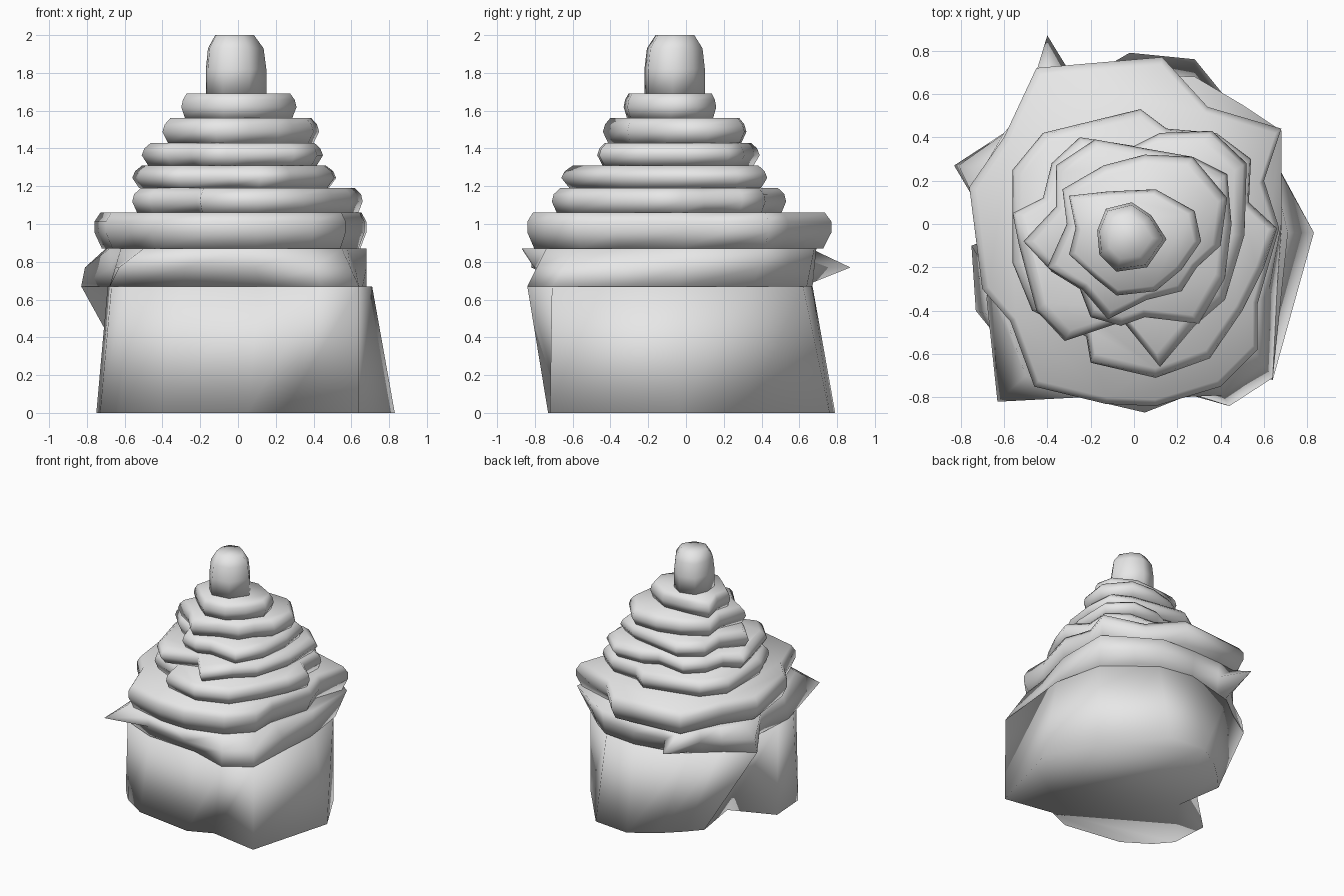
import bpy, bmesh

grey = bpy.data.materials.new("plain_grey")
grey.diffuse_color = (0.8, 0.8, 0.8, 1)


def loft(name, rings):
    """Skin a stack of equal-length 3D rings, close both ends, shade smooth."""
    bm = bmesh.new()
    loops = [[bm.verts.new(p) for p in r] for r in rings]
    n = len(loops[0])
    for a, b in zip(loops, loops[1:]):
        for i in range(n):
            j = (i + 1) % n
            bm.faces.new((a[i], a[j], b[j], b[i]))
    caps = [bm.faces.new(loops[0][::-1]), bm.faces.new(loops[-1])]
    bm.normal_update()
    bmesh.ops.triangulate(bm, faces=caps, ngon_method='EAR_CLIP')
    bmesh.ops.recalc_face_normals(bm, faces=bm.faces)
    for f in bm.faces:
        f.smooth = True
    me = bpy.data.meshes.new(name)
    bm.to_mesh(me)
    bm.free()
    me.materials.append(grey)
    bpy.context.collection.objects.link(bpy.data.objects.new(name, me))


def ring(pts, z, s=1.0):
    cx = sum(p[0] for p in pts) / len(pts)
    cy = sum(p[1] for p in pts) / len(pts)
    return [(cx + (x - cx) * s, cy + (y - cy) * s, z) for x, y in pts]


def tier(name, z0, z1, pts, low=0.93, top=0.9, bulge=0.45):
    """Irregular slab with a rounded rim."""
    h = z1 - z0
    loft(name, [ring(pts, z0, low), ring(pts, z0 + h * bulge),
                ring(pts, z0 + h * 0.75, (1 + top) / 2 + 0.02), ring(pts, z1, top)])


# Tall base whose left side folds over a notch
foot = [(.83, -.04), (.63, .33), (.28, .76), (-.02, .79), (-.22, .66), (-.36, .53), (-.46, .42),
        (-.4, .04), (-.75, -.1), (-.73, -.4), (-.62, -.53), (-.42, -.66), (.05, -.73),
        (.24, -.65), (.64, -.72)]
rim = [(.71, -.04), (.62, .34), (.28, .62), (0, .67), (-.42, .56), (-.6, .42), (-.83, .27),
       (-.62, .0), (-.69, -.2), (-.67, -.42), (-.6, -.56), (-.3, -.7), (.12, -.73),
       (.44, -.84), (.64, -.71)]
loft("base", [ring(foot, 0), ring(rim, .67)])

# Spiky collar over the base
low = [(.68, -.04), (.63, .35), (.42, .54), (.28, .64), (0, .67), (-.28, .62), (-.4, .58),
       (-.5, .5), (-.62, .4), (-.83, .27), (-.66, 0), (-.68, -.35), (-.6, -.58), (-.3, -.71),
       (.13, -.74), (.44, -.84), (.64, -.71), (.66, -.3)]
top = [(.68, 0), (.68, .43), (.5, .55), (.28, .68), (0, .69), (-.25, .68), (-.4, .66),
       (-.5, .54), (-.6, .42), (-.7, .25), (-.68, 0), (-.62, -.35), (-.5, -.7), (-.25, -.8),
       (.05, -.87), (.38, -.74), (.55, -.58), (.58, -.35)]
mid = [((a + c) / 2, (b + d) / 2) for (a, b), (c, d) in zip(low, top)]
mid[6] = (-.4, .87)
mid[9] = (-.81, .27)
mid[12] = (-.63, -.82)
loft("collar", [ring(low, .67), ring(mid, .77), ring(top, .87)])

# Broad lowest tier
tier("tier_1", .87, 1.06, [
    (.67, -.02), (.6, .2), (.68, .44), (.34, .54), (.13, .77), (-.45, .72), (-.6, .4),
    (-.76, .17), (-.7, -.3), (-.57, -.45), (-.46, -.75), (-.13, -.83), (.1, -.84),
    (.4, -.75), (.57, -.58), (.57, -.37)], low=.95, top=.96)

# Narrowing tiers
tier("tier_2", 1.06, 1.19, [
    (.66, -.02), (.53, .1), (.54, .3), (.38, .42), (.15, .44), (.03, .53), (-.42, .42),
    (-.56, .25), (-.56, -.18), (-.47, -.4), (-.22, -.52), (-.2, -.64), (.1, -.71),
    (.35, -.62), (.5, -.4), (.6, -.2)], low=.96, top=.93)
tier("tier_3", 1.19, 1.31, [
    (.51, -.05), (.52, .28), (.36, .43), (.12, .42), (0, .36), (-.25, .4), (-.38, .28),
    (-.42, .12), (-.56, .05), (-.53, -.1), (-.45, -.4), (-.32, -.54), (-.05, -.45),
    (.12, -.66), (.28, -.47), (.42, -.35)])
tier("tier_4", 1.31, 1.43, [
    (.45, 0), (.43, .23), (.27, .31), (.1, .34), (-.18, .39), (-.36, .27), (-.36, .08),
    (-.51, -.08), (-.38, -.22), (-.25, -.3), (-.2, -.43), (-.06, -.47), (.05, -.43),
    (.3, -.46), (.42, -.25)])
tier("tier_5", 1.43, 1.56, [
    (.4, -.1), (.43, .12), (.27, .31), (.05, .32), (-.14, .27), (-.33, .16), (-.31, 0),
    (-.4, -.2), (-.24, -.3), (-.12, -.44), (.06, -.35), (.22, -.31), (.29, -.2)])
tier("tier_6", 1.56, 1.69, [
    (.31, -.08), (.28, .06), (.1, .16), (-.12, .15), (-.3, .13), (-.27, -.02), (-.3, -.14),
    (-.18, -.25), (-.08, -.33), (.1, -.31), (.22, -.21)])

# Rounded tip
tip = [(.15, -.07), (.08, .04), (-.01, .1), (-.13, .07), (-.17, -.03), (-.16, -.14),
       (-.08, -.22), (.06, -.2)]
loft("tip", [ring(tip, 1.69), ring(tip, 1.82), ring(tip, 1.93, .92), ring(tip, 2.0, .64)])
